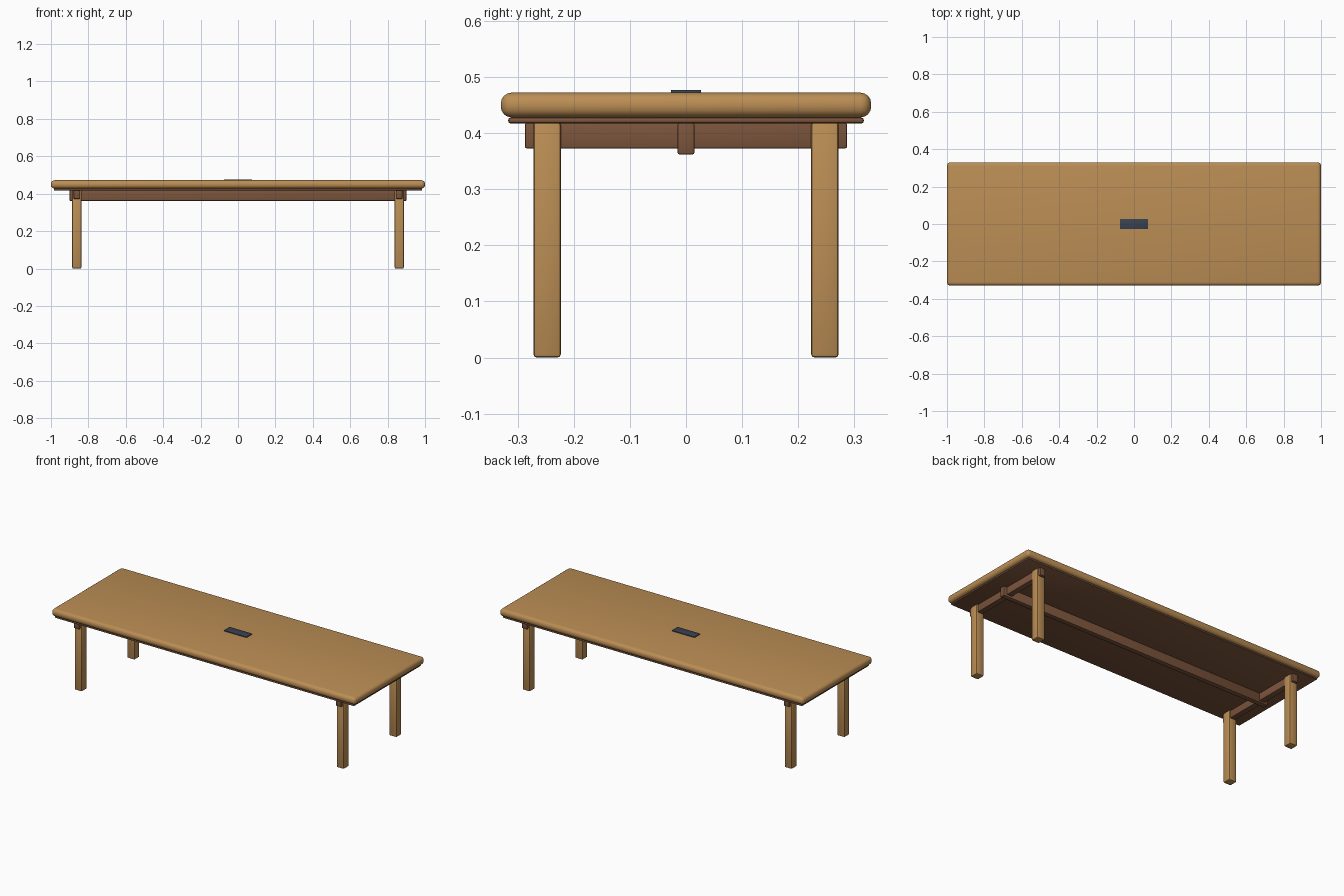
import bpy, math

if "Cube" in bpy.data.objects:
    bpy.data.objects.remove(bpy.data.objects["Cube"])


def material(name, rgb):
    m = bpy.data.materials.new(name)
    m.diffuse_color = (*rgb, 1)
    m.use_nodes = True
    m.node_tree.nodes["Principled BSDF"].inputs["Base Color"].default_value = m.diffuse_color
    return m


OAK = material("light_wood", (0.50, 0.27, 0.09))
WALNUT = material("dark_wood", (0.20, 0.09, 0.045))
SLATE = material("slate", (0.04, 0.055, 0.08))


def box(name, lo, hi, mat, bevel, segments=2):
    """Bevelled box spanning the corners lo and hi."""
    bpy.ops.mesh.primitive_cube_add(size=1, location=[(a + b) / 2 for a, b in zip(lo, hi)])
    ob = bpy.context.object
    ob.name = name
    ob.scale = [b - a for a, b in zip(lo, hi)]
    bpy.ops.object.transform_apply(location=False, rotation=False, scale=True)
    ob.data.materials.append(mat)
    mod = ob.modifiers.new("bevel", "BEVEL")
    mod.width = bevel
    mod.segments = segments
    bpy.ops.object.modifier_apply(modifier=mod.name)
    bpy.ops.object.shade_smooth_by_angle(angle=math.radians(35))
    return ob


# Table top with rounded edge, and thin panel beneath it
box("table_top", (-1, -0.33, 0.428), (1, 0.33, 0.472), OAK, 0.019, 4)
box("under_panel", (-0.985, -0.317, 0.417), (0.985, 0.317, 0.428), WALNUT, 0.005)

# Long central beam
box("centre_beam", (-0.90, -0.015, 0.362), (0.90, 0.015, 0.418), WALNUT, 0.003)

# Cross rails and legs at each end
LEG_X, LEG_Y, HALF = 0.862, 0.2475, 0.0245
for sx, side in ((-1, "left"), (1, "right")):
    x = sx * LEG_X
    box(f"{side}_cross_rail", (x - 0.017, -0.287, 0.373), (x + 0.017, 0.287, 0.418), WALNUT, 0.003)
    for sy, end in ((-1, "front"), (1, "back")):
        y = sy * LEG_Y
        box(f"{end}_{side}_leg", (x - HALF, y - HALF, 0), (x + HALF, y + HALF, 0.42), OAK, 0.006)

# Small inset plate on the top
box("cable_plate", (-0.075, -0.027, 0.468), (0.075, 0.027, 0.477), SLATE, 0.0015)
